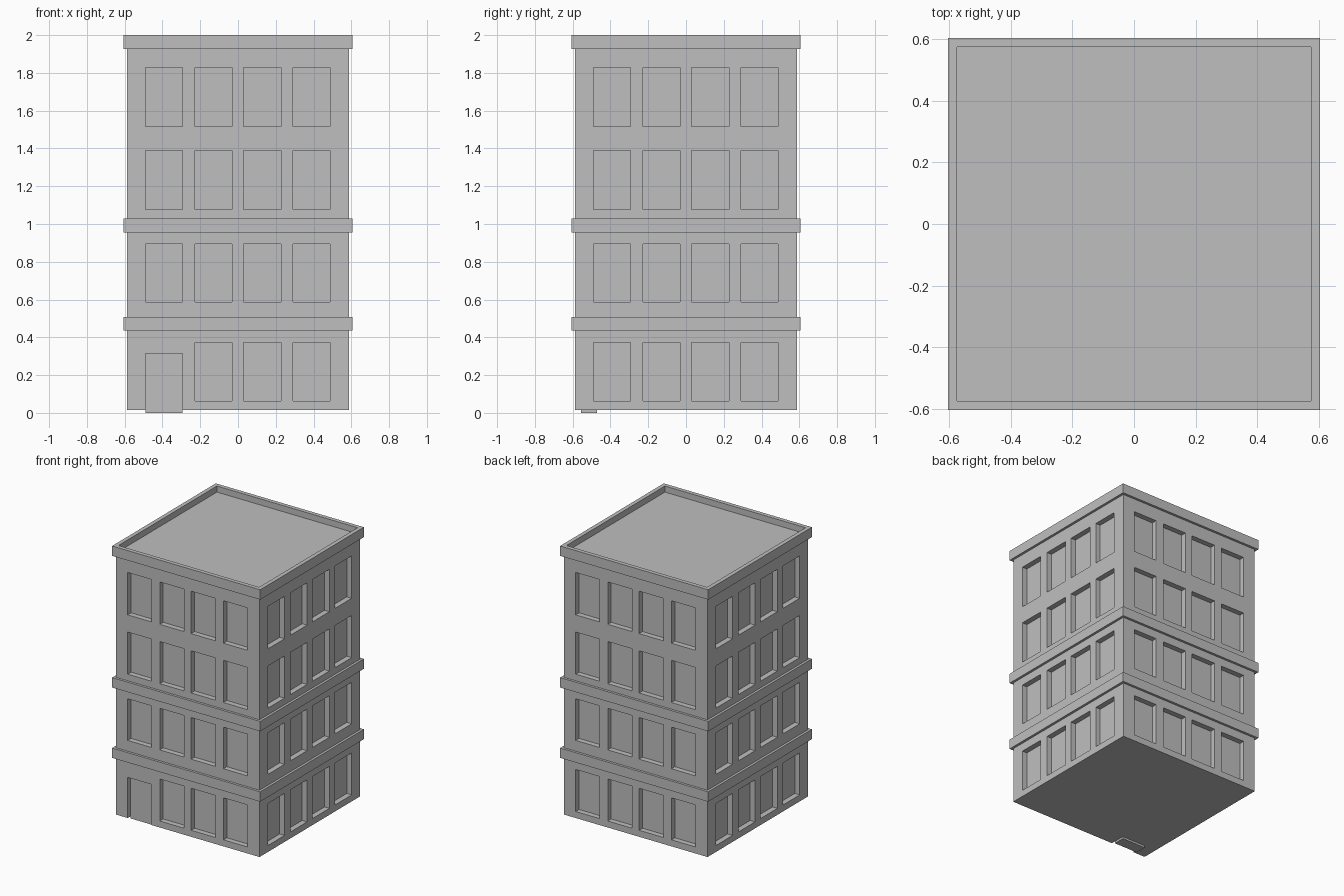
import bpy
import bmesh
from math import pi
from mathutils import Matrix, Vector

cube = bpy.data.objects.get("Cube")
if cube:
    bpy.data.objects.remove(cube, do_unlink=True)

stone = bpy.data.materials.new("grey_stone")
stone.use_nodes = True
colour = (0.52, 0.52, 0.52, 1)
stone.diffuse_color = colour
stone.node_tree.nodes["Principled BSDF"].inputs["Base Color"].default_value = colour


def add_box(bm, low, high, turn=0):
    """Add a box between two corners, turned about the vertical axis."""
    low, high = Vector(low), Vector(high)
    place = Matrix.Translation((low + high) / 2) @ Matrix.Diagonal((*(high - low), 1))
    bmesh.ops.create_cube(bm, size=1, matrix=Matrix.Rotation(turn, 4, "Z") @ place)


def make_object(name, bm):
    mesh = bpy.data.meshes.new(name)
    bm.to_mesh(mesh)
    bm.free()
    mesh.materials.append(stone)
    obj = bpy.data.objects.new(name, mesh)
    bpy.context.collection.objects.link(obj)
    return obj


def box_object(name, low, high):
    bm = bmesh.new()
    add_box(bm, low, high)
    return make_object(name, bm)


WALL, BAND, DEPTH, BASE = 0.587, 0.605, 0.04, 0.015
COLUMNS = [(-0.49, -0.295), (-0.228, -0.032), (0.028, 0.228), (0.292, 0.488)]
ROWS = [(0.063, 0.373), (0.588, 0.895), (1.077, 1.388), (1.515, 1.828)]

# Main block
walls = box_object("walls", (-WALL, -WALL, BASE), (WALL, WALL, 1.94))

# Window and door recesses on all four sides
bm = bmesh.new()
for side in range(4):
    for row, (bottom, top) in enumerate(ROWS):
        for col, (left, right) in enumerate(COLUMNS):
            if side == row == col == 0:
                bottom_z, top_z = -0.1, 0.315  # doorway
            else:
                bottom_z, top_z = bottom, top
            add_box(bm, (left, -WALL - 0.1, bottom_z),
                    (right, -WALL + DEPTH, top_z), side * pi / 2)
cutter = make_object("recess_cutter", bm)
cutter.hide_render = True
cut = walls.modifiers.new("recesses", "BOOLEAN")
cut.operation = "DIFFERENCE"
cut.solver = "EXACT"
cut.object = cutter
bpy.context.view_layer.objects.active = walls
bpy.ops.object.modifier_apply(modifier=cut.name)
bpy.data.objects.remove(cutter, do_unlink=True)

# Door panel, reaching just below the walls
left, right = COLUMNS[0]
box_object("door", (left, -0.555, 0), (right, -0.47, 0.315))

# Stone bands around the building
for name, bottom, top in (("lower_band", 0.435, 0.508), ("middle_band", 0.955, 1.028)):
    box_object(name, (-BAND, -BAND, bottom), (BAND, BAND, top))

# Parapet with the sunken flat roof
bm = bmesh.new()
add_box(bm, (-BAND, -BAND, 1.927), (BAND, BAND, 2))
bm.faces.ensure_lookup_table()
roof = max(bm.faces, key=lambda f: f.calc_center_median().z)
bmesh.ops.inset_region(bm, faces=[roof], thickness=0.043)
sunk = bmesh.ops.extrude_discrete_faces(bm, faces=[roof])["faces"][0]
bmesh.ops.translate(bm, verts=sunk.verts, vec=(0, 0, -0.045))
make_object("roof_parapet", bm)
